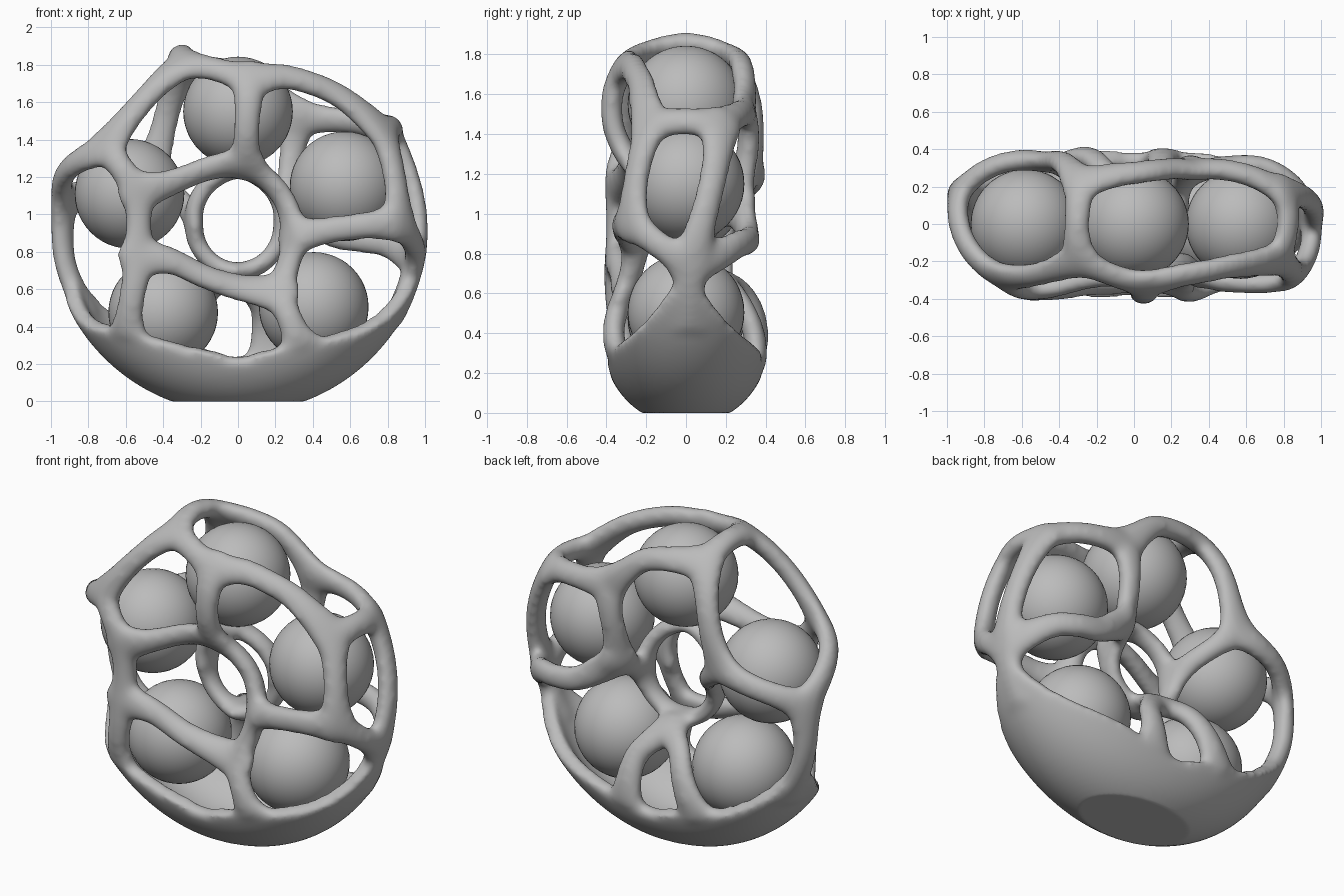
import bpy, bmesh, math
from mathutils import Vector

cube = bpy.data.objects.get("Cube")
if cube:
    bpy.data.objects.remove(cube)

HUB = Vector((0, 0, 0.95))   # centre of the ring
MAJOR, MINOR = 0.6, 0.37     # ring radius, tube radius

grey = bpy.data.materials.new("plain grey")
grey.use_nodes = True
grey.diffuse_color = (0.5, 0.5, 0.5, 1)
grey.node_tree.nodes["Principled BSDF"].inputs["Base Color"].default_value = (0.5, 0.5, 0.5, 1)


def core(p):
    """Nearest point on the circle running through the middle of the tube."""
    d = Vector((p.x, 0, p.z - HUB.z))
    return HUB + d.normalized() * MAJOR


def wrap(a, b, t):
    """Point between a and b that follows the curve of the tube."""
    p = a.lerp(b, t)
    c = core(p)
    depth = (a - core(a)).length * (1 - t) + (b - core(b)).length * t
    return c + (p - c).normalized() * depth


# Junctions of the cage
N = {k: Vector(v) for k, v in {
    # front
    "shoulder": (-.70, -.28, 1.36), "left_upper": (-.53, -.35, 1.12),
    "left_lower": (-.53, -.35, .78), "hole_top": (.04, -.28, 1.27),
    "hole_right": (.30, -.25, .88), "hole_low": (.22, -.31, .58),
    "crown": (.06, -.32, 1.72), "right": (.86, -.27, .96),
    # outer rim
    "peak_front": (-.29, -.19, 1.80), "peak_back": (-.28, .22, 1.78),
    "cheek_front": (.77, -.18, 1.44), "cheek_back": (.80, .17, 1.44),
    "right_neck": (.94, .02, .74), "left_side": (-.93, .17, 1.05),
    # back
    "back_left": (-.47, .33, 1.24), "back_right": (.28, .26, 1.05),
    "back_top": (.31, .29, 1.52), "back_low": (-.01, .17, .67),
    # inner ring
    "ring_top": (0, -.06, 1.25), "ring_left": (-.235, .04, .95),
    "ring_low": (-.02, .04, .69), "ring_right": (.24, .08, .94),
    # feet on the shell
    "foot_front": (.33, -.35, .31), "foot_left": (-.6, -.31, .35),
    "foot_side": (-.84, .17, .42), "foot_right": (.84, .02, .42),
    "foot_back": (.16, .35, .25), "foot_back_left": (-.32, .35, .27),
    # bends
    "arc_bend": (.26, -.27, 1.74), "arc_bend_low": (.52, -.22, 1.65),
    "back_bend": (.08, .28, 1.74), "right_bend": (.58, -.31, .93),
    "knuckle_bend": (.52, .31, .88), "knuckle_bend_low": (.79, .26, .85),
    "low_bend": (-.12, -.32, .645), "low_bend_left": (-.34, -.34, .75),
    "side_bend": (-.93, .17, .75),
    "leg_bend": (.14, .29, .52), "leg_bend_left": (-.16, .28, .61),
}.items()}
FEET = {k for k in N if k.startswith("foot")}
for k in FEET:
    c = core(N[k])
    N[k] = c + (N[k] - c).normalized() * MINOR

# Struts, each a run of junction names
STRUTS = [s.split() for s in (
    "shoulder left_upper", "left_upper left_lower", "left_upper hole_top",
    "hole_top crown", "hole_top hole_right", "hole_right hole_low",
    "hole_low low_bend low_bend_left left_lower", "left_lower foot_left",
    "hole_low foot_front", "hole_right right_bend right", "crown peak_front",
    "peak_front shoulder", "crown arc_bend arc_bend_low cheek_front",
    "cheek_front right", "right right_neck", "right_neck foot_right",
    "cheek_back right_neck", "cheek_front cheek_back", "peak_front peak_back",
    "shoulder left_side", "left_side side_bend foot_side",
    "left_side back_left", "back_left peak_back",
    "peak_back back_bend back_top", "back_top cheek_back",
    "back_top back_right", "back_right knuckle_bend knuckle_bend_low right_neck",
    "back_low leg_bend foot_back", "back_low leg_bend_left foot_back_left",
    "back_left ring_left", "back_right ring_right", "back_low ring_low",
    "hole_top ring_top", "ring_top ring_left", "ring_left ring_low",
    "ring_low ring_right", "ring_right ring_top",
)]
INNER = {"ring_top", "ring_left", "ring_low", "ring_right"}


def add_strut(bm, names, steps=10, sides=14):
    """Flattened tube that widens towards its end junctions."""
    pts = []
    for a, b in zip(names, names[1:]):
        pts += [wrap(N[a], N[b], i / steps) for i in range(steps)]
    pts.append(N[names[-1]])
    for _ in range(6 if len(names) > 2 else 0):
        pts[1:-1] = [(pts[i - 1] + pts[i] * 2 + pts[i + 1]) / 4 for i in range(1, len(pts) - 1)]
    slim = 0.9 if INNER & set(names) else 1
    rings = []
    for i, p in enumerate(pts):
        t = (pts[min(i + 1, len(pts) - 1)] - pts[max(i - 1, 0)]).normalized()
        side = t.cross(p - core(p)).normalized()
        up = side.cross(t)
        flare = abs(2 * i / (len(pts) - 1) - 1) ** 2.5
        w, h = (0.074 + 0.05 * flare) * slim, 0.058 * slim
        rings.append([bm.verts.new(p + side * w * math.cos(k * math.tau / sides)
                                   + up * h * math.sin(k * math.tau / sides))
                      for k in range(sides)])
    for r, q in zip(rings, rings[1:]):
        for k in range(sides):
            bm.faces.new((r[k], r[k - 1], q[k - 1], q[k]))
    bm.faces.new(rings[0])
    bm.faces.new(rings[-1][::-1])


def in_shell(p):
    """The solid bowl at the bottom, rising to a neck on each side."""
    middle = 0 if p.x > 0 else 0.17
    near = max(0, 1 - abs(p.y - middle) / 0.35)
    rise = max(0, abs(p.x) - 0.5) * near ** 1.6 * 0.63
    return p.z < 0.23 + 0.24 * abs(p.x) + rise


def add_shell(bm, around=320, tube=130, half=0.045):
    def point(i, j, r):
        a, b = i * math.tau / around, j * math.tau / tube
        d = Vector((math.cos(a), 0, math.sin(a)))
        return HUB + d * (MAJOR + r * math.cos(b)) + Vector((0, r * math.sin(b), 0))
    outer, inner, kept = {}, {}, []
    for i in range(around):
        for j in range(tube):
            if in_shell(point(i + .5, j + .5, MINOR)):
                quad = [(i, j), (i + 1, j), (i + 1, j + 1), (i, j + 1)]
                kept.append([(a % around, b % tube) for a, b in quad])
    for quad in kept:
        for c in quad:
            if c not in outer:
                outer[c] = bm.verts.new(point(*c, MINOR + half))
                inner[c] = bm.verts.new(point(*c, MINOR - half))
    edges = {(q[k - 1], q[k]) for q in kept for k in range(4)}
    for q in kept:
        bm.faces.new([outer[c] for c in q])
        bm.faces.new([inner[c] for c in reversed(q)])
    for a, b in edges:
        if (b, a) not in edges:
            bm.faces.new((outer[b], outer[a], inner[a], inner[b]))


# Cage: struts, junction pads and shell fused into one smooth skin
bm = bmesh.new()
for names in STRUTS:
    add_strut(bm, names)
for name, p in N.items():
    if "bend" in name or name in INNER or name in FEET:
        continue
    out = (p - core(p)).normalized()
    pad = bmesh.ops.create_uvsphere(bm, u_segments=16, v_segments=10, radius=0.12)["verts"]
    for v in pad:
        v.co = p + v.co - out * v.co.dot(out) * 0.52
add_shell(bm)
bmesh.ops.recalc_face_normals(bm, faces=bm.faces)
mesh = bpy.data.meshes.new("cage")
bm.to_mesh(mesh)
bm.free()
cage = bpy.data.objects.new("cage", mesh)
bpy.context.collection.objects.link(cage)
remesh = cage.modifiers.new("fuse", "REMESH")
remesh.mode = "VOXEL"
remesh.voxel_size = 0.018
soften = cage.modifiers.new("soften", "SMOOTH")
soften.factor, soften.iterations = 0.5, 24
graph = bpy.context.evaluated_depsgraph_get()
skin = bpy.data.meshes.new_from_object(cage.evaluated_get(graph))
cage.modifiers.clear()
cage.data = skin
for v in skin.vertices:      # flat foot
    v.co.z = max(v.co.z, 0)
skin.materials.clear()
skin.materials.append(grey)
skin.shade_smooth()

# Five balls held in the cage
for label, x, z in (("top", 0, 1.55), ("upper_left", .57, 1.15), ("upper_right", -.58, 1.11),
                    ("lower_left", .405, .505), ("lower_right", -.4, .475)):
    bpy.ops.mesh.primitive_uv_sphere_add(segments=48, ring_count=24, radius=0.293, location=(x, 0, z))
    ball = bpy.context.object
    ball.name = label + "_ball"
    ball.data.materials.append(grey)
    ball.data.shade_smooth()
